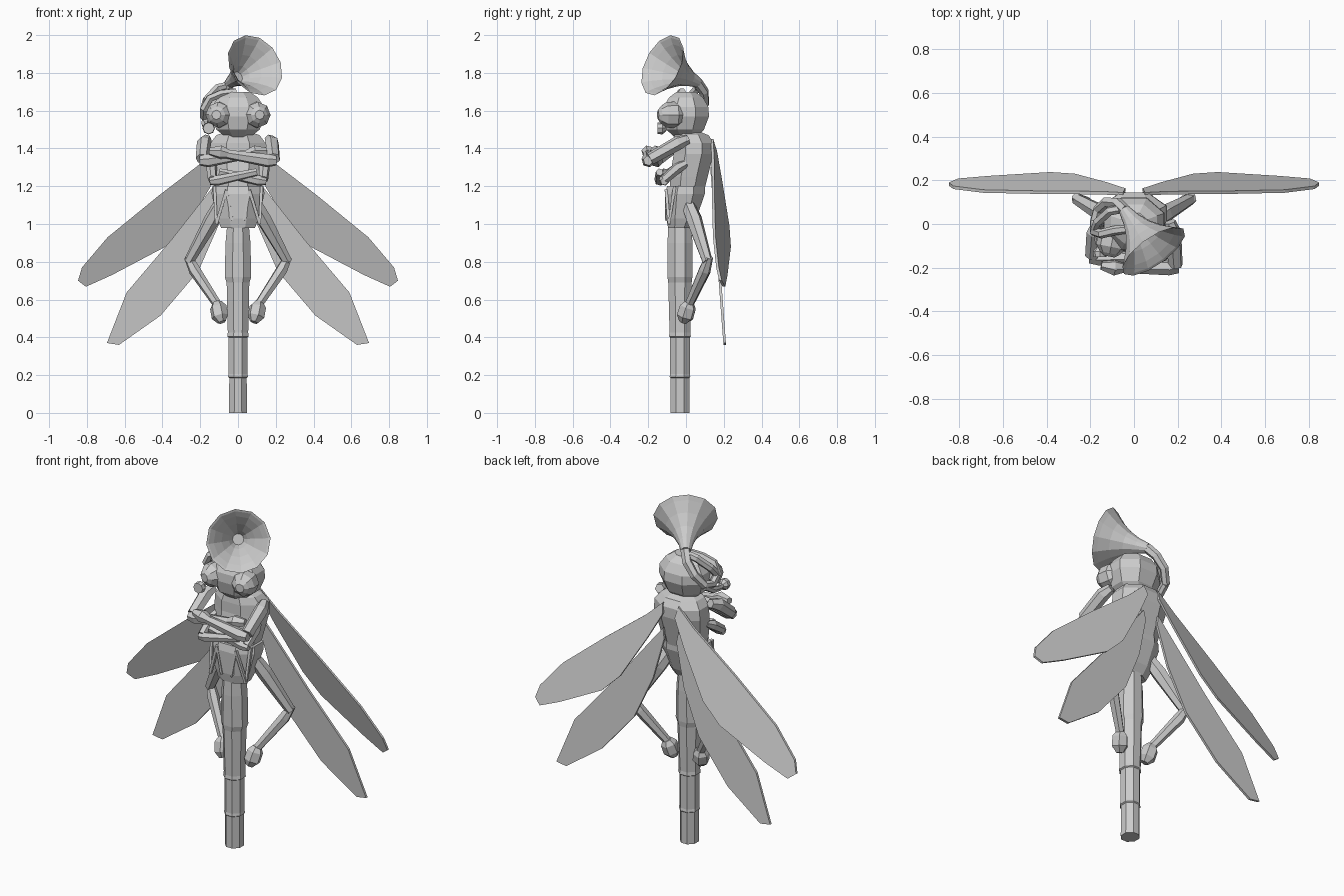
import bpy, bmesh, math
from mathutils import Vector


def finish(bm, name):
    bmesh.ops.recalc_face_normals(bm, faces=bm.faces)
    me = bpy.data.meshes.new(name)
    bm.to_mesh(me)
    bm.free()
    ob = bpy.data.objects.new(name, me)
    bpy.context.collection.objects.link(ob)
    return ob


def skin(bm, rings):
    """Bridge rings of equal size and cap both ends."""
    vs = [[bm.verts.new(p) for p in r] for r in rings]
    n = len(vs[0])
    for a, b in zip(vs, vs[1:]):
        for i in range(n):
            j = (i + 1) % n
            bm.faces.new((a[i], a[j], b[j], b[i]))
    bm.faces.new(vs[0][::-1])
    bm.faces.new(vs[-1])


def loft(name, rows, sides=8):
    """Vertical body from rows of (z, centre y, radius x, radius y)."""
    bm = bmesh.new()
    k = 1 / math.cos(math.pi / sides)
    ang = [2 * math.pi * (i + .5) / sides for i in range(sides)]
    skin(bm, [[(rx * k * math.cos(a), cy + ry * k * math.sin(a), z) for a in ang]
              for z, cy, rx, ry in rows])
    return finish(bm, name)


def tube(name, pts, radii, sides=6):
    """Tapered tube along a path, with rings carried along without twist."""
    pts = [Vector(p) for p in pts]
    rings, u, prev = [], None, None
    for i, p in enumerate(pts):
        t = (pts[min(i + 1, len(pts) - 1)] - pts[max(i - 1, 0)]).normalized()
        if u is None:
            u = t.orthogonal().normalized()
        else:
            u = prev.rotation_difference(t) @ u
        prev = t
        w = t.cross(u)
        rings.append([p + radii[i] * (u * math.cos(a) + w * math.sin(a))
                      for a in (2 * math.pi * k / sides for k in range(sides))])
    bm = bmesh.new()
    skin(bm, rings)
    return finish(bm, name)


def wing(name, outline, plane, s, th=.007):
    a, b, c = plane
    bm = bmesh.new()
    skin(bm, [[(s * x, a + b * x + c * z + d, z) for x, z in outline] for d in (-th, th)])
    return finish(bm, name)


# Long segmented abdomen
loft("abdomen", [(0, -.032, .048, .05), (.185, -.032, .046, .05), (.19, -.032, .053, .055),
                 (.205, -.032, .05, .052), (.40, -.032, .05, .052), (.405, -.032, .057, .058),
                 (.425, -.032, .054, .055), (.69, -.032, .06, .062), (.72, -.032, .07, .066),
                 (.90, -.032, .066, .066), (1.02, -.032, .055, .06)])
# Waist and thorax
loft("waist", [(.98, -.035, .09, .06), (1.03, -.025, .11, .08), (1.16, -.005, .14, .105),
               (1.20, 0, .135, .1)])
loft("thorax", [(1.17, .005, .115, .09), (1.25, .015, .13, .1), (1.37, .04, .15, .105),
                (1.43, .04, .145, .105), (1.47, .03, .115, .09), (1.49, .01, .06, .06)])
# Head
loft("head", [(1.46, 0, .065, .06), (1.50, -.005, .115, .1), (1.57, 0, .14, .122),
              (1.62, 0, .138, .118), (1.67, 0, .105, .09), (1.70, 0, .06, .05)])

UPPER = [(.05, 1.45), (.155, 1.353), (.42, 1.15), (.69, .93), (.826, .77), (.847, .70),
         (.805, .668), (.667, .73), (.383, .88), (.27, .99), (.12, 1.24), (.04, 1.39)]
LOWER = [(.05, 1.30), (.13, 1.2), (.35, .92), (.59, .637), (.694, .37), (.63, .36),
         (.41, .515), (.21, .75), (.10, 1.0), (.04, 1.24)]

for s, side in ((1, "left"), (-1, "right")):
    # Compound eye with flat pupil
    c, d = Vector((s * .1, -.075, 1.578)), Vector((s * .2, -1, 0)).normalized()
    tube(f"{side}_eye", [c + d * t for t in (-.06, -.025, .03, .06, .075)],
         [.045, .07, .068, .045, .025], 8)
    # Wings
    wing(f"{side}_upper_wing", UPPER, (.569, -.216, -.2905), s)
    wing(f"{side}_lower_wing", LOWER, (.232, 0, -.0745), s)
    # Folded leg and foot
    tube(f"{side}_thigh", [(s * .08, .0, 1.13), (s * .14, .045, 1.02), (s * .262, .115, .80)],
         [.035, .042, .027])
    tube(f"{side}_shin", [(s * .265, .122, .825), (s * .23, .1, .755), (s * .10, .01, .56)],
         [.022, .032, .023])
    tube(f"{side}_foot", [(s * .11, .02, .585), (s * .105, .01, .56), (s * .095, -.005, .51),
                          (s * .085, -.015, .48)], [.025, .045, .046, .022])
    # Upper crossed arm: one forearm lies in front of the other
    f = -.2 if s > 0 else -.155
    tube(f"{side}_upper_arm", [(s * .165, .01, 1.45), (s * .18, -.04, 1.43),
                               (s * .19, f + .01, 1.345)], [.026, .038, .034])
    tube(f"{side}_forearm", [(s * .205, f, 1.335), (s * .16, f, 1.335), (s * -.06, f, 1.37)],
         [.026, .036, .024])
    tube(f"{side}_hand", [(s * -.05, f, 1.37), (s * -.09, f, 1.38), (s * -.15, f + .01, 1.385)],
         [.024, .037, .02])
    # Lower crossed arm
    g = -.14 if s < 0 else -.115
    tube(f"{side}_lower_arm", [(s * .13, .0, 1.32), (s * .14, -.04, 1.30), (s * .135, g, 1.235)],
         [.02, .029, .025])
    tube(f"{side}_lower_forearm", [(s * .15, g, 1.225), (s * .11, g, 1.23), (s * -.10, g, 1.275)],
         [.02, .028, .02])
    # Thin folded strips at the hip
    tube(f"{side}_hip_strip", [(s * .06, -.105, 1.18), (s * .115, -.09, 1.0)], [.011, .011], 4)
    tube(f"{side}_hip_strip_inner", [(s * .06, -.105, 1.17), (s * .03, -.105, 1.02)],
         [.01, .008], 4)
    tube(f"{side}_hip_strip_outer", [(s * .125, -.06, 1.2), (s * .115, -.09, 1.0)],
         [.012, .009], 4)

# Horn bell: outer flare, rim, then inner flare
n = Vector((.54, -.76, .37)).normalized()
c = Vector((.09, -.125, 1.84))
prof = [(.25, .027), (.19, .042), (.13, .068), (.07, .108), (.02, .152), (0, .172),
        (.006, .160), (.03, .132), (.075, .09), (.13, .05), (.17, .03)]
u = n.orthogonal().normalized()
w = n.cross(u)
bm = bmesh.new()
skin(bm, [[c - n * d + r * (u * math.cos(a) + w * math.sin(a))
           for a in (2 * math.pi * k / 12 for k in range(12))] for d, r in prof])
finish(bm, "horn_bell")

# Coiled pipe behind the bell, and the mouthpiece
tube("horn_coil", [(-.04, .06, 1.75), (-.075, .095, 1.70), (-.125, .10, 1.64),
                   (-.165, .065, 1.58), (-.18, .01, 1.57), (-.18, -.035, 1.61),
                   (-.15, -.045, 1.665), (-.09, -.03, 1.69), (-.01, -.02, 1.70)],
     [.028, .027, .025, .024, .023, .023, .022, .022, .02])
tube("horn_upper_pipe", [(-.05, .07, 1.735), (-.11, .06, 1.72), (-.165, .01, 1.66),
                         (-.18, -.03, 1.61)], [.02, .022, .022, .02])
tube("mouth_pipe", [(-.165, .065, 1.57), (-.175, 0, 1.53), (-.165, -.07, 1.51),
                    (-.155, -.115, 1.507)], [.02, .02, .016, .014])
tube("mouthpiece", [(-.155, -.105, 1.507), (-.155, -.125, 1.507), (-.155, -.15, 1.507)],
     [.016, .033, .03], 8)
